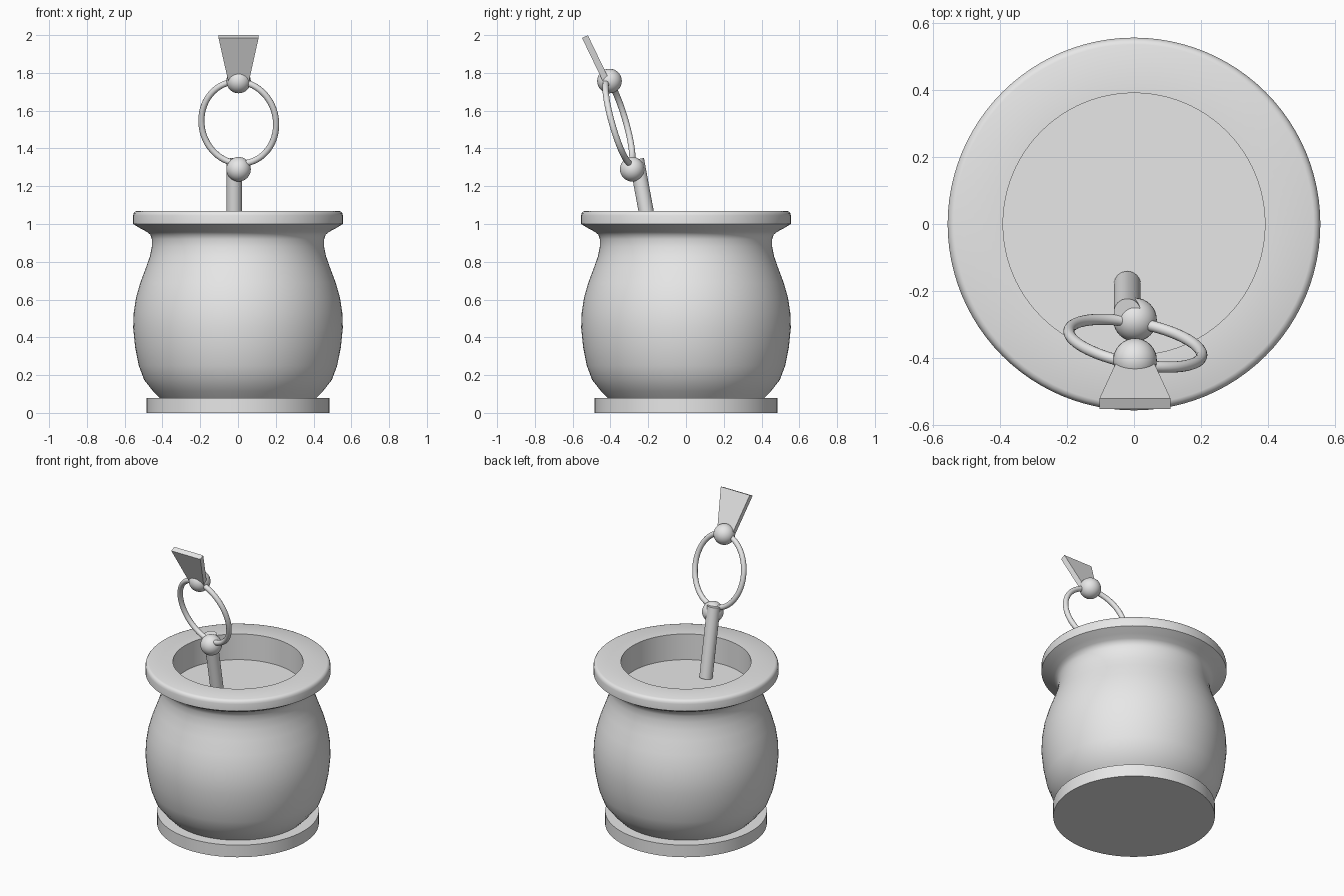
import bpy, bmesh
from math import radians, cos, sin, pi
from mathutils import Vector, Matrix

default = bpy.data.objects.get("Cube")
if default:
    bpy.data.objects.remove(default, do_unlink=True)

GREY = (0.8, 0.8, 0.8, 1)
grey = bpy.data.materials.new("plain grey")
grey.use_nodes = True
grey.diffuse_color = GREY
grey.node_tree.nodes["Principled BSDF"].inputs["Base Color"].default_value = GREY


def finish(name, bm, smooth=True):
    """Turn a bmesh into a named object with the grey material."""
    bmesh.ops.recalc_face_normals(bm, faces=bm.faces)
    mesh = bpy.data.meshes.new(name)
    bm.to_mesh(mesh)
    bm.free()
    mesh.materials.append(grey)
    obj = bpy.data.objects.new(name, mesh)
    bpy.context.collection.objects.link(obj)
    if smooth:
        bpy.ops.object.select_all(action="DESELECT")
        obj.select_set(True)
        bpy.context.view_layer.objects.active = obj
        bpy.ops.object.shade_smooth_by_angle(angle=radians(40))
    return obj


def lathe(name, profile, steps=96):
    """Spin a radius/height profile around the z axis."""
    bm = bmesh.new()
    verts = [bm.verts.new((r, 0, z)) for r, z in profile]
    edges = [bm.edges.new(pair) for pair in zip(verts, verts[1:])]
    bmesh.ops.spin(bm, geom=verts + edges, cent=(0, 0, 0), axis=(0, 0, 1),
                   angle=2 * pi, steps=steps, use_duplicate=False)
    bmesh.ops.remove_doubles(bm, verts=bm.verts, dist=0.0001)
    return finish(name, bm)


def ball(name, centre, radius):
    bm = bmesh.new()
    bmesh.ops.create_uvsphere(bm, u_segments=32, v_segments=16, radius=radius,
                              matrix=Matrix.Translation(centre))
    return finish(name, bm)


def rod(name, start, end, radius):
    start, end = Vector(start), Vector(end)
    axis = end - start
    turn = axis.to_track_quat("Z", "Y").to_matrix().to_4x4()
    bm = bmesh.new()
    bmesh.ops.create_cone(bm, cap_ends=True, segments=32, radius1=radius,
                          radius2=radius, depth=axis.length,
                          matrix=Matrix.Translation((start + end) / 2) @ turn)
    return finish(name, bm)


def oval_ring(name, centre, side, up, radius, steps=64, sides=16):
    """Round tube along an ellipse spanned by two half axes."""
    centre, side, up = Vector(centre), Vector(side), Vector(up)
    normal = side.cross(up).normalized()
    bm = bmesh.new()
    loops = []
    for i in range(steps):
        a = 2 * pi * i / steps
        point = centre + side * cos(a) + up * sin(a)
        tangent = (up * cos(a) - side * sin(a)).normalized()
        out = tangent.cross(normal)
        loops.append([bm.verts.new(point + radius * (out * cos(b) + normal * sin(b)))
                      for b in (2 * pi * j / sides for j in range(sides))])
    for i, loop in enumerate(loops):
        after = loops[(i + 1) % steps]
        for j in range(sides):
            k = (j + 1) % sides
            bm.faces.new((loop[j], loop[k], after[k], after[j]))
    return finish(name, bm)


def tapered_plate(name, bottom, top, bottom_half, top_half, thickness):
    """Flat trapezoid that widens from its bottom to its top."""
    bottom, top = Vector(bottom), Vector(top)
    side = Vector((1, 0, 0))
    offset = side.cross(top - bottom).normalized() * thickness / 2
    bm = bmesh.new()
    front, back = [[bm.verts.new(p + s * w * side + o)
                    for p, w, s in ((bottom, bottom_half, -1), (bottom, bottom_half, 1),
                                    (top, top_half, 1), (top, top_half, -1))]
                   for o in (offset, -offset)]
    bm.faces.new(front)
    bm.faces.new(back[::-1])
    for i in range(4):
        k = (i + 1) % 4
        bm.faces.new((front[i], back[i], back[k], front[k]))
    return finish(name, bm, smooth=False)


# Base disc
lathe("base_disc", [(0, 0), (0.485, 0), (0.485, 0.08), (0, 0.08)])

# Bulging pot with a flared rim and a shallow well
lathe("pot", [
    (0, 0.07), (0.405, 0.07), (0.45, 0.115), (0.497, 0.175), (0.525, 0.25),
    (0.545, 0.35), (0.555, 0.45), (0.552, 0.53), (0.54, 0.61), (0.517, 0.69),
    (0.487, 0.77), (0.466, 0.83), (0.456, 0.88), (0.456, 0.92), (0.464, 0.943),
    (0.48, 0.957), (0.51, 0.973), (0.555, 1.0),
    (0.555, 1.045), (0.552, 1.057), (0.545, 1.066), (0.535, 1.07),
    (0.39, 1.07), (0.39, 0.9), (0, 0.9)])

# Leaning straw
rod("straw", (-0.02, -0.18, 0.9), (-0.02, -0.262, 1.342), 0.04)

# Ring held between two balls
ball("lower_ball", (0.003, -0.285, 1.29), 0.065)
oval_ring("ring", (0.004, -0.355, 1.537), (0.198, -0.035, -0.01),
          (0, -0.062, 0.217), 0.0165)
ball("upper_ball", (0.003, -0.405, 1.757), 0.065)

# Flat mouthpiece
tapered_plate("mouthpiece", (0.003, -0.425, 1.764), (0.003, -0.535, 1.992),
              0.055, 0.106, 0.034)
